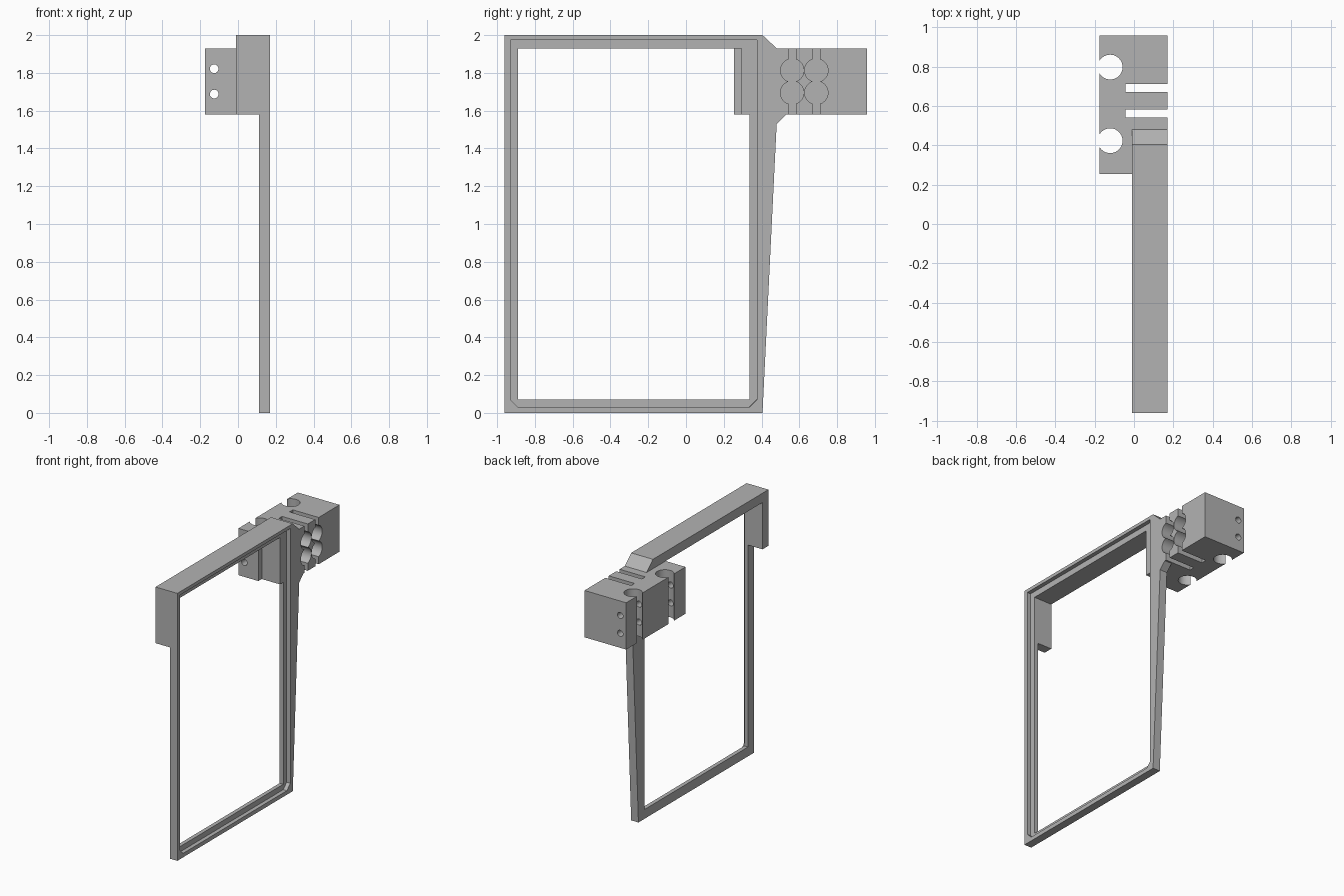
import bpy
import bmesh
import math

cube = bpy.data.objects.get("Cube")
if cube:
    bpy.data.objects.remove(cube, do_unlink=True)

grey = bpy.data.materials.new("mid grey")
grey.use_nodes = True
grey.diffuse_color = (0.45, 0.45, 0.45, 1)
grey.node_tree.nodes["Principled BSDF"].inputs["Base Color"].default_value = (0.45, 0.45, 0.45, 1)


def prism(name, axis, outline, low, high):
    """Extrude a flat outline along x (yz points), y (xz points) or z (xy points)."""
    def place(p, d):
        return {"x": (d, p[0], p[1]), "y": (p[0], d, p[1]), "z": (p[0], p[1], d)}[axis]

    bm = bmesh.new()
    bottom = [bm.verts.new(place(p, low)) for p in outline]
    top = [bm.verts.new(place(p, high)) for p in outline]
    bm.faces.new(bottom)
    bm.faces.new(top)
    n = len(outline)
    for i in range(n):
        j = (i + 1) % n
        bm.faces.new((bottom[i], bottom[j], top[j], top[i]))
    bmesh.ops.recalc_face_normals(bm, faces=bm.faces)
    mesh = bpy.data.meshes.new(name)
    bm.to_mesh(mesh)
    bm.free()
    mesh.materials.append(grey)
    obj = bpy.data.objects.new(name, mesh)
    bpy.context.collection.objects.link(obj)
    return obj


def rect(a0, a1, b0, b1):
    return [(a0, b0), (a1, b0), (a1, b1), (a0, b1)]


def circle(a, b, r, n=40):
    return [(a + r * math.cos(math.tau * i / n), b + r * math.sin(math.tau * i / n)) for i in range(n)]


def combine(target, other, operation):
    """Apply a boolean, then discard the helper."""
    other.hide_render = True
    mod = target.modifiers.new("boolean", "BOOLEAN")
    mod.operation = operation
    mod.solver = "EXACT"
    mod.object = other
    bpy.context.view_layer.update()
    graph = bpy.context.evaluated_depsgraph_get()
    mesh = bpy.data.meshes.new_from_object(target.evaluated_get(graph))
    target.modifiers.clear()
    target.data = mesh
    bpy.data.objects.remove(other, do_unlink=True)


RIGHT = 0.17            # flat face of the frame
HOOD = -0.01            # back of the deep upper surround
BASE, TOP = 1.58, 1.93  # clamp block heights

# Thin frame with tapered rear post
shoulder = [(0.53, BASE), (0.53, TOP), (0.48, TOP), (0.405, 2), (-0.96, 2)]
frame = prism("frame_bracket", "x", [(-0.96, 0), (0.405, 0), (0.48, 1.53)] + shoulder, 0.11, RIGHT)
combine(frame, prism("opening", "x", rect(-0.89, 0.335, 0.07, TOP), 0, 0.3), "DIFFERENCE")

# Deep surround along the top and both upper corners
hood = [(-0.96, BASE), (-0.89, BASE), (-0.89, TOP), (0.295, TOP), (0.295, BASE)] + shoulder
combine(frame, prism("hood", "x", hood, HOOD, RIGHT), "UNION")

# Clamp block
block = [(-0.175, 0.255), (HOOD, 0.255), (HOOD, 0.45), (RIGHT, 0.45), (RIGHT, 0.957), (-0.175, 0.957)]
combine(frame, prism("clamp_block", "z", block, BASE, TOP), "UNION")

# Stepped ledge around the opening, with clipped lower corners
ledge = [(-0.89, 0.03), (0.335, 0.03), (0.375, 0.07), (0.375, 1.975), (-0.93, 1.975), (-0.93, 0.07)]
combine(frame, prism("ledge", "x", ledge, 0.14, 0.3), "DIFFERENCE")

# Cable slots with round channels
for y in (0.562, 0.69):
    combine(frame, prism("slot", "x", rect(y - 0.02, y + 0.02, 1.5, 2.1), -0.043, 0.3), "DIFFERENCE")
    for z in (1.813, 1.695):
        combine(frame, prism("channel", "x", circle(y, z, 0.062), -0.043, 0.3), "DIFFERENCE")

# Upright rod sockets, open to the side
for y in (0.797, 0.423):
    combine(frame, prism("socket", "z", circle(-0.121, y, 0.063), 1.4, 2.1), "DIFFERENCE")

# Screw holes running front to back
for z in (1.822, 1.688):
    combine(frame, prism("screw_hole", "y", circle(-0.126, z, 0.023, 24), 0.1, 1.1), "DIFFERENCE")

bpy.ops.object.select_all(action="DESELECT")
frame.select_set(True)
bpy.context.view_layer.objects.active = frame
bpy.ops.object.shade_smooth_by_angle(angle=math.radians(30))
